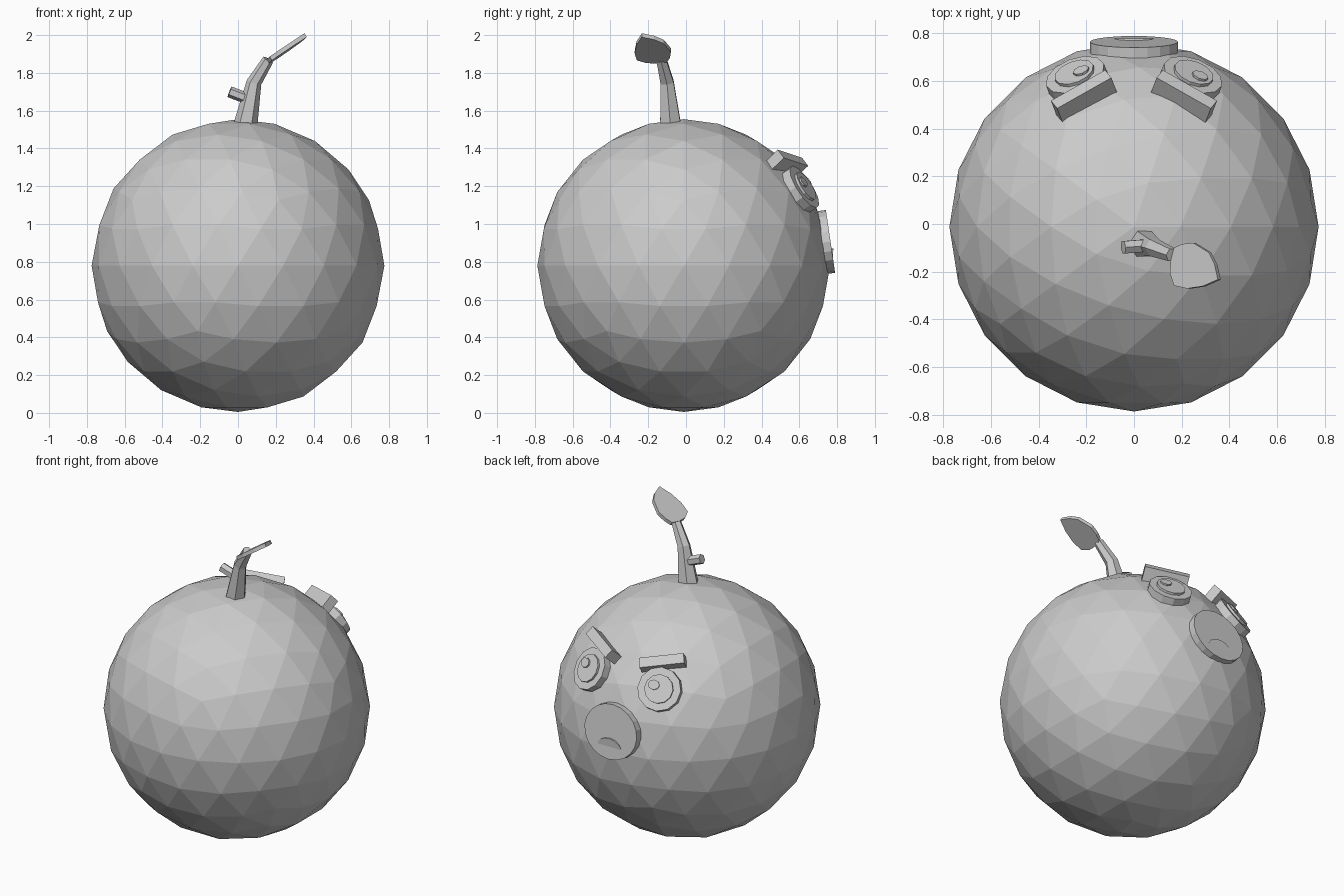
import bpy, bmesh
from mathutils import Vector, Matrix

if "Cube" in bpy.data.objects:
    bpy.data.objects.remove(bpy.data.objects["Cube"])

grey = bpy.data.materials.new("plain_grey")
grey.use_nodes = True
grey.diffuse_color = (0.6, 0.6, 0.6, 1)
grey.node_tree.nodes["Principled BSDF"].inputs["Base Color"].default_value = (0.6, 0.6, 0.6, 1)

CENTRE = Vector((0, -0.012, 0.78))
RADIUS = 0.775


def add(name, bm):
    bmesh.ops.recalc_face_normals(bm, faces=bm.faces)
    mesh = bpy.data.meshes.new(name)
    bm.to_mesh(mesh)
    bm.free()
    mesh.materials.append(grey)
    obj = bpy.data.objects.new(name, mesh)
    bpy.context.collection.objects.link(obj)
    return obj


def frame(origin, normal, along=None):
    """Matrix with z on the normal and x on the given direction."""
    z = Vector(normal).normalized()
    x = Vector(along) if along else Vector((0, 0, 1)).cross(z)
    x = (x - z * x.dot(z)).normalized()
    m = Matrix((x, z.cross(x), z)).transposed().to_4x4()
    m.translation = origin
    return m


def disc(name, matrix, rx, ry, low, high, sides, offset=(0, 0)):
    """Flat prism between two heights along the matrix z axis."""
    bm = bmesh.new()
    bmesh.ops.create_cone(bm, cap_ends=True, segments=sides, radius1=1, radius2=1, depth=1)
    local = Matrix.Translation((offset[0], offset[1], (low + high) / 2)) @ Matrix.Diagonal((rx, ry, high - low, 1))
    bmesh.ops.transform(bm, matrix=matrix @ local, verts=bm.verts)
    return add(name, bm)


def tube(name, points, radii, sides=6):
    """Faceted tube that follows a few points."""
    pts = [Vector(p) for p in points]
    bm = bmesh.new()
    rings = []
    for i, (p, r) in enumerate(zip(pts, radii)):
        direction = pts[min(i + 1, len(pts) - 1)] - pts[max(i - 1, 0)]
        ring = bmesh.ops.create_circle(bm, segments=sides, radius=r,
                                       matrix=frame(p, direction, (0, 1, 0)))["verts"]
        rings.append(ring)
    for a, b in zip(rings, rings[1:]):
        for i in range(sides):
            j = (i + 1) % sides
            bm.faces.new((a[i], a[j], b[j], b[i]))
    bm.faces.new(rings[0])
    bm.faces.new(rings[-1])
    return add(name, bm)


# Faceted round body
bm = bmesh.new()
bmesh.ops.create_icosphere(bm, subdivisions=3, radius=RADIUS, matrix=Matrix.Translation(CENTRE))
add("body", bm)

# Stem with a bend and a cut side twig
tube("stem", [(0.035, -0.08, 1.5), (0.085, -0.1, 1.75), (0.16, -0.13, 1.87)], [0.066, 0.04, 0.03])
tube("twig", [(0.06, -0.09, 1.66), (-0.045, -0.098, 1.7)], [0.03, 0.03])

# Leaf: outline laid on a sloping plane, then thickened
outline = [(0.165, -0.16), (0.18, -0.1), (0.215, -0.085), (0.26, -0.08), (0.325, -0.12),
           (0.35, -0.17), (0.364, -0.234), (0.3, -0.262), (0.234, -0.272), (0.18, -0.26), (0.163, -0.21)]
bm = bmesh.new()
face = bm.faces.new([bm.verts.new((x, y, 1.85 + 0.68 * (x - 0.165) - 0.06 * (y + 0.16))) for x, y in outline])
top = bmesh.ops.extrude_face_region(bm, geom=[face])["geom"]
bmesh.ops.translate(bm, vec=(-0.012, 0.001, 0.02), verts=[v for v in top if isinstance(v, bmesh.types.BMVert)])
add("leaf", bm)

# Eyes and slanted brows
for side, label in ((1, "left"), (-1, "right")):
    eye = frame(CENTRE, (side * 0.25, 0.645, 0.42))
    disc(label + "_eye_white", eye, 0.13, 0.13, 0.72, 0.802, 12)
    disc(label + "_iris", eye, 0.086, 0.086, 0.79, 0.816, 12)
    disc(label + "_eye_glint", eye, 0.035, 0.03, 0.81, 0.826, 8, (-0.03, 0.02))
    bm = bmesh.new()
    place = frame((side * 0.21, 0.535, 1.32), (side * 0.21, 0.55, 0.54), (side * 0.225, -0.13, 0.04))
    bmesh.ops.create_cube(bm, size=1, matrix=place @ Matrix.Diagonal((0.265, 0.06, 0.09, 1)))
    add(label + "_brow", bm)

# Muzzle plate with a slightly tilted mouth
plate = frame((0, 0.765, 0.908), (0, 0.99, 0.145))
disc("muzzle", plate, 0.185, 0.168, -0.06, 0, 20)
mouth = frame((0, 0.776, 0.81), (0, 0.98, -0.03))
disc("mouth", mouth, 0.085, 0.06, -0.03, 0.002, 14)
